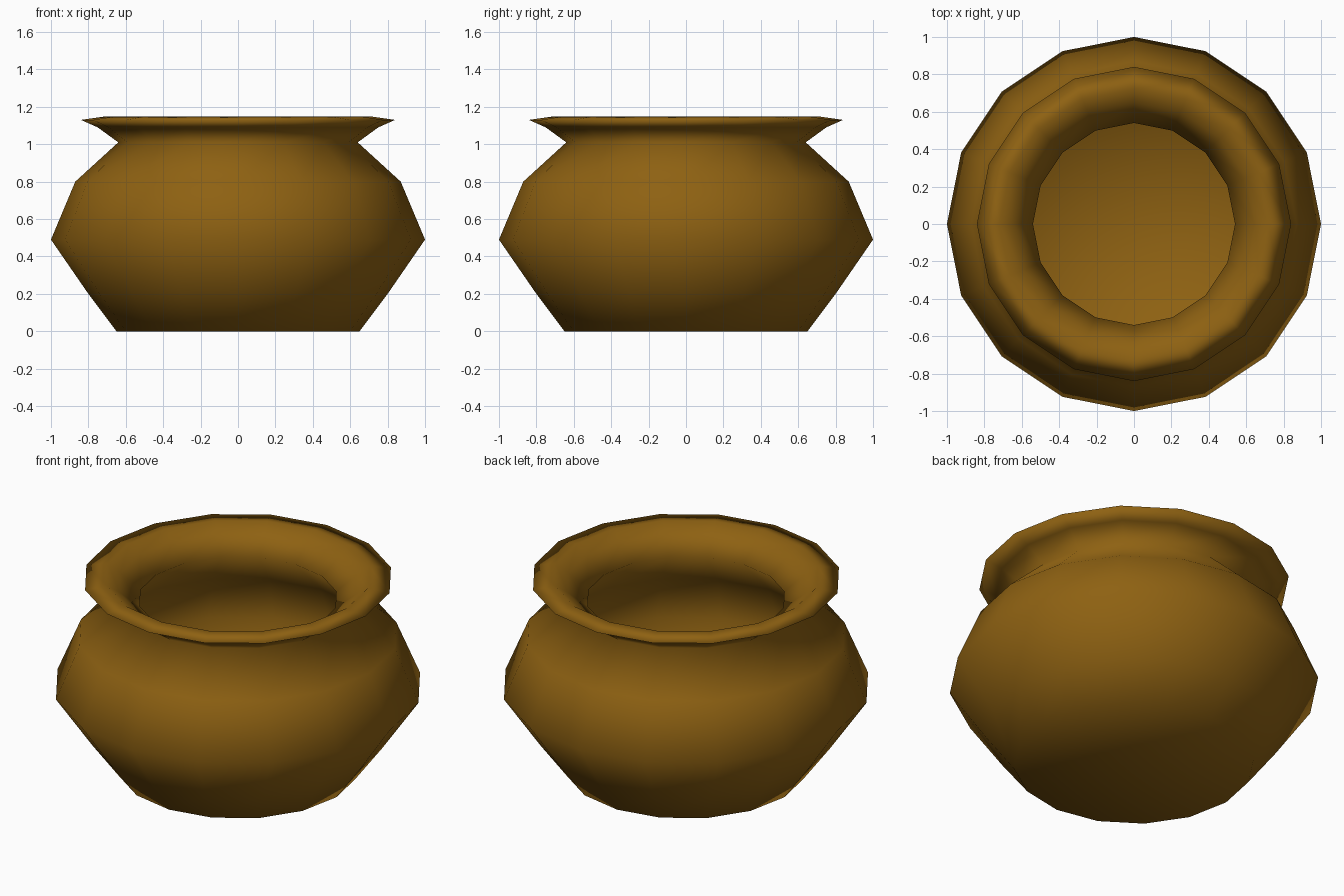
import bpy
import bmesh
from math import tau
from mathutils import Vector

if "Cube" in bpy.data.objects:
    bpy.data.objects.remove(bpy.data.objects["Cube"], do_unlink=True)

SIDES = 16

# Brown clay
clay = bpy.data.materials.new("brown clay")
clay.use_nodes = True
colour = (0.27, 0.12, 0.006, 1.0)
clay.diffuse_color = colour
clay.node_tree.nodes["Principled BSDF"].inputs["Base Color"].default_value = colour

# Profile as (radius, height): underside, belly, neck, lip, then the hollow inside
outer = [(0, 0), (0.65, 0), (0.80, 0.20), (1.0, 0.49), (0.87, 0.80), (0.64, 1.01)]
lip = [(0.75, 1.09), (0.84, 1.13), (0.72, 1.147), (0.65, 1.10)]
inner = [(0.54, 1.01), (0.78, 0.77), (0.89, 0.49), (0.71, 0.23), (0.59, 0.09), (0, 0.09)]
profile = outer + lip + inner

# Turn the profile around the upright axis
bm = bmesh.new()
verts = [bm.verts.new((r, 0, z)) for r, z in profile]
edges = [bm.edges.new(pair) for pair in zip(verts, verts[1:])]
bmesh.ops.spin(bm, geom=verts + edges, cent=Vector(), axis=Vector((0, 0, 1)),
               angle=tau, steps=SIDES, use_duplicate=False)
bmesh.ops.remove_doubles(bm, verts=bm.verts, dist=0.0005)
bmesh.ops.recalc_face_normals(bm, faces=bm.faces)
for face in bm.faces:
    face.smooth = True

mesh = bpy.data.meshes.new("pot")
bm.to_mesh(mesh)
bm.free()
mesh.materials.append(clay)
pot = bpy.data.objects.new("pot", mesh)
bpy.context.collection.objects.link(pot)
